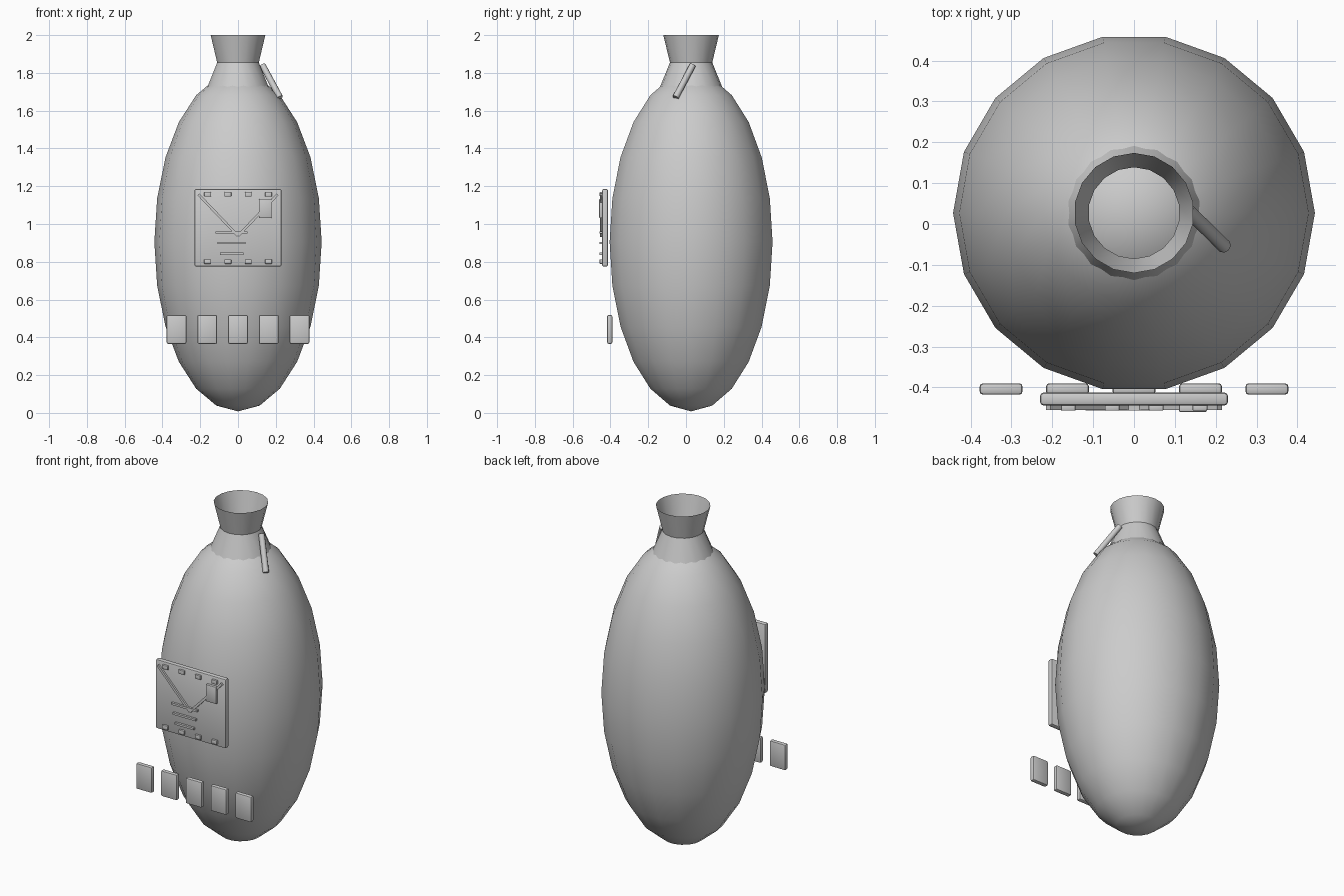
import bpy, bmesh, math
from mathutils import Vector, Matrix

if "Cube" in bpy.data.objects:
    bpy.data.objects.remove(bpy.data.objects["Cube"])

grey = bpy.data.materials.new("plain_grey")
grey.use_nodes = True
grey.diffuse_color = (0.6, 0.6, 0.6, 1)
grey.node_tree.nodes["Principled BSDF"].inputs["Base Color"].default_value = (0.6, 0.6, 0.6, 1)

AXIS_Y = 0.027   # body axis, set back a little from the panel
SIDES = 18


def finish(name, bm, smooth=None):
    mesh = bpy.data.meshes.new(name)
    bm.to_mesh(mesh)
    bm.free()
    obj = bpy.data.objects.new(name, mesh)
    bpy.context.collection.objects.link(obj)
    mesh.materials.append(grey)
    if smooth:
        bpy.ops.object.select_all(action='DESELECT')
        obj.select_set(True)
        bpy.context.view_layer.objects.active = obj
        bpy.ops.object.shade_smooth_by_angle(angle=math.radians(smooth))
    return obj


def box(name, x, z, w, h, back, front, bevel=0.0, turn=0.0):
    """Plate facing -y, optionally turned in its own plane."""
    bm = bmesh.new()
    bmesh.ops.create_cube(bm, size=1)
    bmesh.ops.scale(bm, vec=(w, back - front, h), verts=bm.verts)
    if bevel:
        bmesh.ops.bevel(bm, geom=bm.edges[:], offset=bevel, segments=2,
                        profile=0.5, affect='EDGES')
    bmesh.ops.rotate(bm, matrix=Matrix.Rotation(turn, 3, 'Y'), verts=bm.verts)
    bmesh.ops.translate(bm, vec=(x, (back + front) / 2, z), verts=bm.verts)
    return finish(name, bm, 30 if bevel else None)


def cone(name, z0, r0, z1, r1):
    """Open cone wall around the body axis."""
    bm = bmesh.new()
    bmesh.ops.create_cone(bm, cap_ends=False, segments=SIDES,
                          radius1=r0, radius2=r1, depth=z1 - z0)
    bmesh.ops.translate(bm, vec=(0, AXIS_Y, (z0 + z1) / 2), verts=bm.verts)
    return finish(name, bm, 40)


def rod(name, a, b, radius, sides):
    a, b = Vector(a), Vector(b)
    bm = bmesh.new()
    bmesh.ops.create_cone(bm, cap_ends=True, segments=sides, radius1=radius,
                          radius2=radius, depth=(b - a).length)
    turn = (b - a).to_track_quat('Z', 'Y').to_matrix().to_4x4()
    bm.transform(Matrix.Translation((a + b) / 2) @ turn)
    return finish(name, bm, 50)


# Egg-shaped body
bm = bmesh.new()
bmesh.ops.create_uvsphere(bm, u_segments=SIDES, v_segments=12, radius=1)
bm.transform(Matrix.Translation((0, AXIS_Y, 0.905))
             @ Matrix.Diagonal((0.443, 0.438, 0.897, 1))
             @ Matrix.Rotation(math.pi / 2, 4, 'Z'))
finish("body", bm, 60)

# Pinched neck with an open, flared mouth
cone("neck_base", 1.70, 0.175, 1.855, 0.112)
cone("neck_mouth", 1.855, 0.112, 2.0, 0.147)

# Safety lever
rod("lever", (0.13, 0.035, 1.84), (0.222, -0.055, 1.67), 0.017, 8)

# Front panel
box("panel", 0, 0.98, 0.46, 0.41, -0.413, -0.444, bevel=0.008)

# Studs along the top and bottom of the panel
for row, z in (("upper", 1.157), ("lower", 0.801)):
    for i in range(4):
        box(f"{row}_stud_{i + 1}", -0.161 + i * 0.1075, z, 0.036, 0.024,
            -0.442, -0.457, bevel=0.003)

# V-shaped strips
for side, name in ((-1, "right_strip"), (1, "left_strip")):
    dx, dz = 0.21, 0.22
    box(name, side * dx / 2, 1.047, math.hypot(dx, dz), 0.014,
        -0.442, -0.455, turn=-side * math.atan2(dz, dx))

# Small tag and three bars
box("tag", 0.144, 1.082, 0.068, 0.10, -0.442, -0.46, bevel=0.003)
for i, width in enumerate((0.17, 0.15, 0.125)):
    box(f"bar_{i + 1}", -0.034, 0.955 - i * 0.056, width, 0.012, -0.442, -0.457)

# Row of blocks below the panel
for i in range(5):
    box(f"block_{i + 1}", (i - 2) * 0.1627, 0.442, 0.105, 0.152,
        -0.39, -0.418, bevel=0.008)
